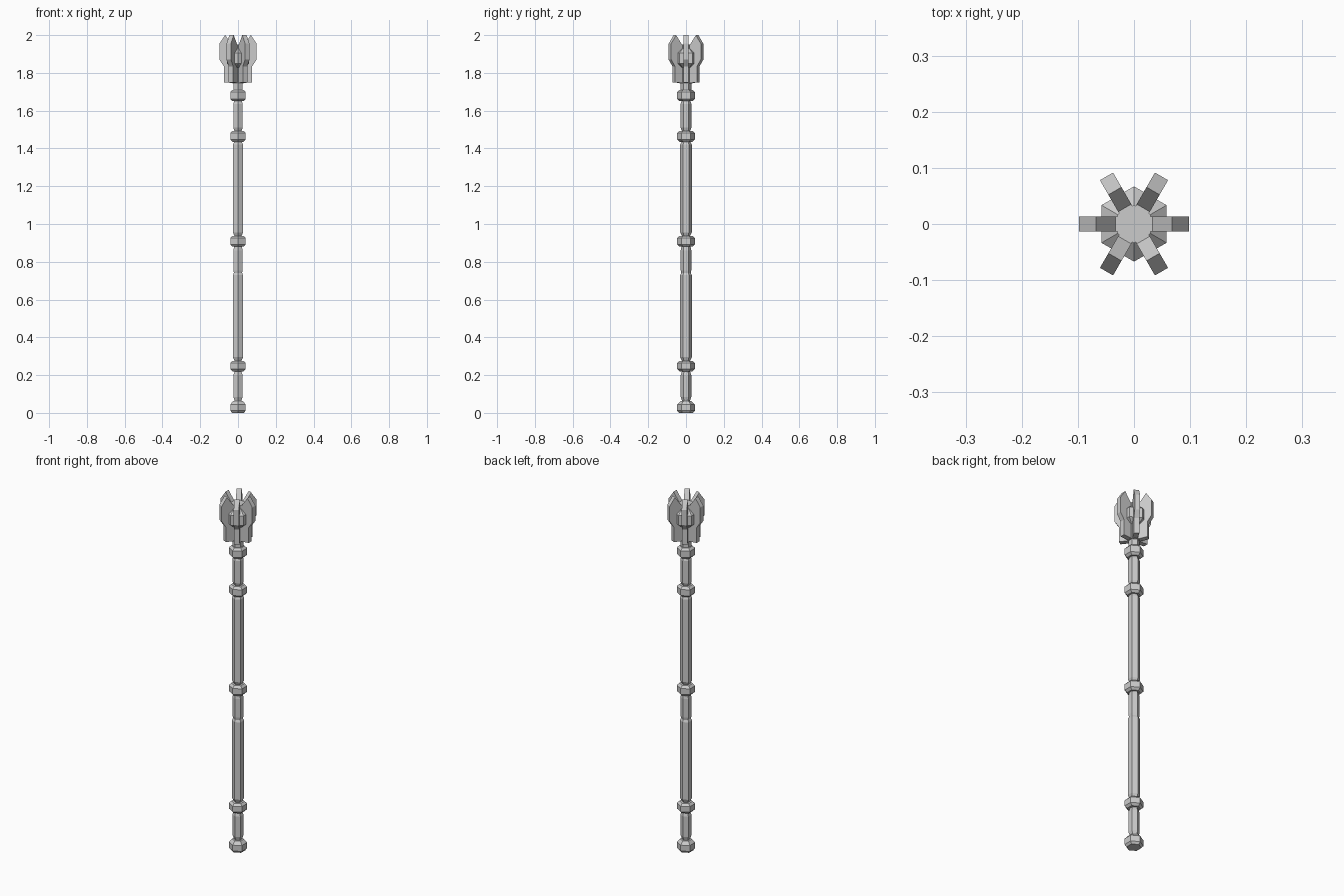
import bpy, bmesh
from math import cos, sin, radians

if "Cube" in bpy.data.objects:
    bpy.data.objects.remove(bpy.data.objects["Cube"])


def new_object(name, bm):
    bmesh.ops.recalc_face_normals(bm, faces=bm.faces)
    mesh = bpy.data.meshes.new(name)
    bm.to_mesh(mesh)
    bm.free()
    obj = bpy.data.objects.new(name, mesh)
    bpy.context.collection.objects.link(obj)
    return obj


def hex_turned(name, profile):
    """Six-sided solid from (radius, z) pairs, with corners towards +-y."""
    bm = bmesh.new()
    rings = []
    for r, z in profile:
        rings.append([bm.verts.new((r * cos(radians(30 + 60 * i)),
                                    r * sin(radians(30 + 60 * i)), z)) for i in range(6)])
    for a, b in zip(rings, rings[1:]):
        for i in range(6):
            j = (i + 1) % 6
            bm.faces.new((a[i], a[j], b[j], b[i]))
    bm.faces.new(rings[0])
    bm.faces.new(rings[-1])
    return new_object(name, bm)


def rod(name, z0, z1, r, neck=0.021, taper=0.02):
    hex_turned(name, [(neck, z0 - 0.022), (neck, z0 - taper), (r, z0),
                      (r, z1), (neck, z1 + taper), (neck, z1 + 0.022)])


def collar(name, z0, z1, r=0.047):
    hex_turned(name, [(0.034, z0), (r, z0 + 0.012), (r, z1 - 0.012), (0.034, z1)])


# Shaft sections, narrowing to a neck at both ends
rod("lower_grip", 0.085, 0.20, 0.028)
rod("lower_shaft", 0.295, 0.73, 0.031)
rod("middle_grip", 0.755, 0.86, 0.028, neck=0.024)
rod("upper_shaft", 0.955, 1.42, 0.031)
rod("upper_grip", 1.51, 1.635, 0.029)
hex_turned("head_neck", [(0.028, 1.69), (0.028, 1.76)])

# Collars and pommel
collar("lower_collar", 0.22, 0.275)
collar("middle_collar", 0.88, 0.937)
collar("neck_collar", 1.435, 1.493)
collar("head_collar", 1.65, 1.71)
hex_turned("pommel", [(0.037, 0.0), (0.047, 0.012), (0.047, 0.045), (0.03, 0.062)])

# Head core and the faceted ring between the flanges
hex_turned("head_core", [(0.034, 1.745), (0.034, 1.95)])
hex_turned("head_ring", [(0.034, 1.825), (0.067, 1.85), (0.067, 1.905), (0.034, 1.93)])

# Six flanges radiating from the core
outline = [(0.01, 1.745), (0.075, 1.75), (0.075, 1.835), (0.098, 1.87),
           (0.098, 1.955), (0.068, 2.0), (0.033, 1.95), (0.01, 1.95)]
for k in range(6):
    c, s = cos(radians(60 * k)), sin(radians(60 * k))
    bm = bmesh.new()
    sides = [[bm.verts.new((r * c - w * s, r * s + w * c, z)) for r, z in outline]
             for w in (-0.0135, 0.0135)]
    for side in sides:
        bm.faces.new(side)
    for i in range(len(outline)):
        j = (i + 1) % len(outline)
        bm.faces.new((sides[0][i], sides[0][j], sides[1][j], sides[1][i]))
    new_object(f"flange_{k + 1}", bm)
